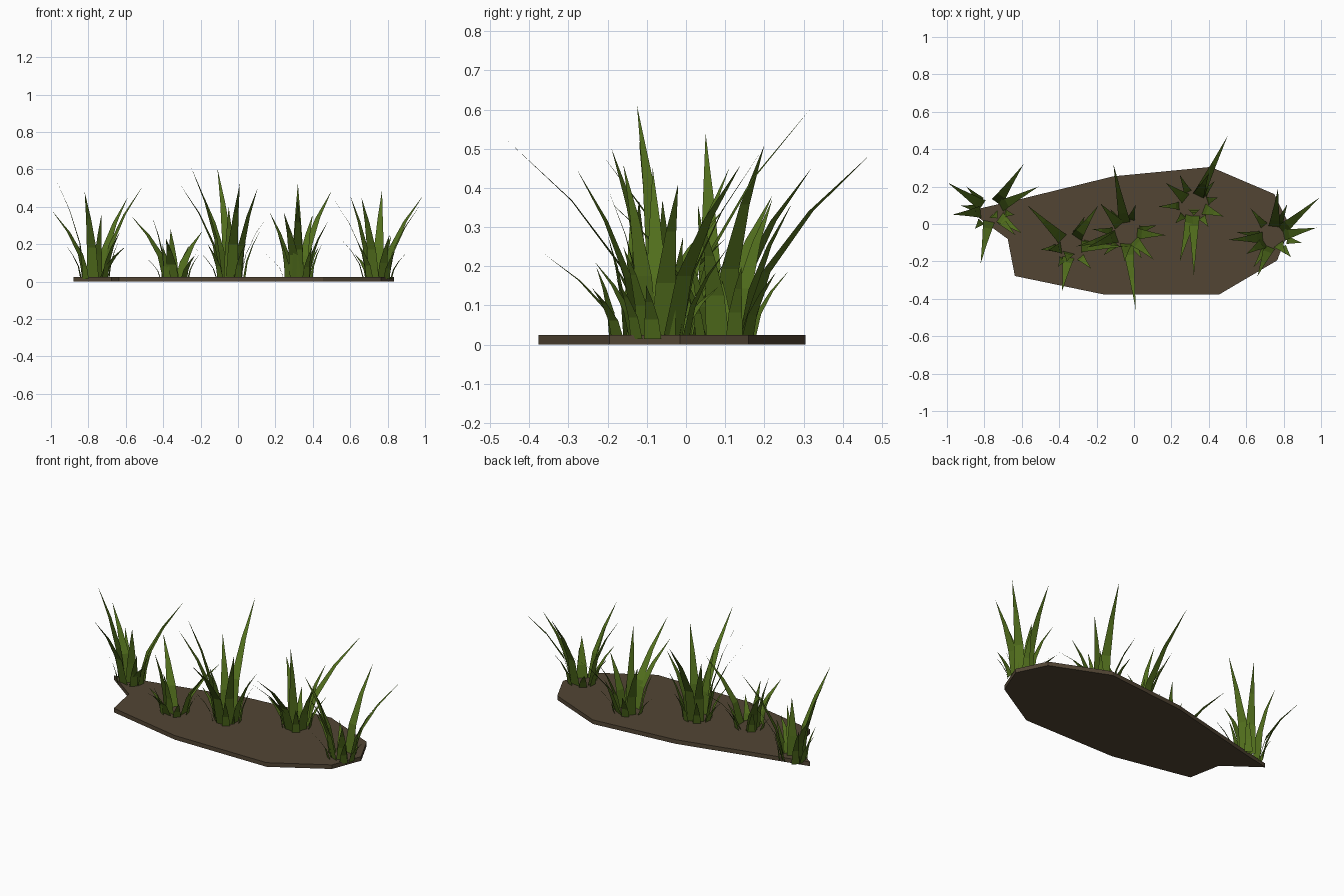
import bpy, bmesh, math, random
from mathutils import Vector

if "Cube" in bpy.data.objects:
    bpy.data.objects.remove(bpy.data.objects["Cube"])

random.seed(4)


def material(name, rgb):
    m = bpy.data.materials.new(name)
    m.diffuse_color = (*rgb, 1)
    m.use_nodes = True
    m.node_tree.nodes["Principled BSDF"].inputs["Base Color"].default_value = m.diffuse_color
    return m


SOIL = material("soil brown", (0.084, 0.060, 0.034))
GREEN = material("grass green", (0.084, 0.158, 0.012))


def finish(bm, name, mat):
    me = bpy.data.meshes.new(name)
    bm.to_mesh(me)
    bm.free()
    me.materials.append(mat)
    ob = bpy.data.objects.new(name, me)
    bpy.context.collection.objects.link(ob)
    return ob


# Thin irregular soil slab
outline = [(-0.88, 0.07), (-0.675, -0.08), (-0.637, -0.278), (-0.16, -0.377),
           (0.455, -0.377), (0.765, -0.195), (0.835, -0.015), (0.75, 0.16),
           (0.41, 0.305), (-0.11, 0.255), (-0.6, 0.135)]
bm = bmesh.new()
bottom = bm.faces.new([bm.verts.new((x, y, 0)) for x, y in outline])
top = bmesh.ops.extrude_face_region(bm, geom=[bottom])
bmesh.ops.translate(bm, vec=(0, 0, 0.025),
                    verts=[v for v in top["geom"] if isinstance(v, bmesh.types.BMVert)])
if not any(f.normal.z < -0.9 for f in bm.faces):
    bm.faces.new([v for v in bm.verts if v.co.z < 0.01])
bmesh.ops.recalc_face_normals(bm, faces=bm.faces)
finish(bm, "soil_slab", SOIL)


# One flat blade: three tapering segments bending outward to a point
def blade(bm, base, tip, width):
    lean = Vector((tip.x - base.x, tip.y - base.y, 0))
    side = Vector((-lean.y, lean.x, 0)).normalized()
    rows = []
    for t, w in ((0, 1.0), (0.33, 0.8), (0.67, 0.42)):
        p = base + lean * t ** 1.6
        p.z = base.z + (tip.z - base.z) * t ** 0.92
        rows.append([bm.verts.new(p + side * s * w * width / 2) for s in (-1, 1)])
    for a, b in zip(rows, rows[1:]):
        bm.faces.new((a[0], a[1], b[1], b[0]))
    bm.faces.new((rows[-1][0], rows[-1][1], bm.verts.new(tip)))


# Tuft centres with the tips of their long blades; short blades fill the ring
tufts = {
    "left_tuft": ((-0.765, 0.07), 0.24, [
        (-0.995, 0.22, 0.38), (-0.97, 0.05, 0.54), (-0.82, -0.21, 0.48),
        (-0.59, 0.32, 0.45), (-0.51, 0.20, 0.51), (-0.73, 0.03, 0.36), (-0.6, -0.05, 0.19)]),
    "mid_left_tuft": ((-0.34, -0.12), 0.17, [
        (-0.57, 0.10, 0.35), (-0.385, -0.36, 0.23), (-0.19, 0.10, 0.27),
        (-0.05, -0.12, 0.37), (-0.46, -0.14, 0.35), (-0.36, -0.2, 0.28)]),
    "centre_tuft": ((-0.04, -0.05), 0.24, [
        (-0.11, 0.32, 0.605), (0.01, -0.46, 0.525), (-0.25, -0.125, 0.61),
        (-0.31, -0.12, 0.52), (0.105, -0.19, 0.50),
        (0.17, -0.06, 0.37), (-0.18, 0.11, 0.45), (-0.05, -0.2, 0.4)]),
    "mid_right_tuft": ((0.32, 0.1), 0.22, [
        (0.50, 0.47, 0.485), (0.32, -0.28, 0.45), (0.32, 0.045, 0.525),
        (0.48, 0.04, 0.32), (0.245, -0.2, 0.37), (0.17, 0.22, 0.37), (0.40, 0.27, 0.36)]),
    "right_tuft": ((0.745, -0.07), 0.21, [
        (0.99, 0.14, 0.46), (0.505, -0.085, 0.45), (0.77, 0.19, 0.49),
        (0.66, -0.28, 0.45), (0.975, -0.02, 0.41), (0.60, -0.16, 0.46), (0.81, -0.16, 0.25)]),
}
for name, (centre, short, tips) in tufts.items():
    bm = bmesh.new()
    c = Vector((*centre, 0.015))
    for tip in map(Vector, tips):
        out = Vector((tip.x - c.x, tip.y - c.y, 0))
        blade(bm, c + out.normalized() * min(0.055, out.length * 0.4), tip, 0.064)
    for i in range(6):
        a = math.tau * (i + random.uniform(-0.3, 0.3)) / 6
        d = Vector((math.cos(a), math.sin(a), 0))
        tip = c + d * random.uniform(0.12, 0.2)
        tip.z = short * random.uniform(0.7, 1.2)
        blade(bm, c + d * 0.075, tip, 0.045)
    finish(bm, name, GREEN)
